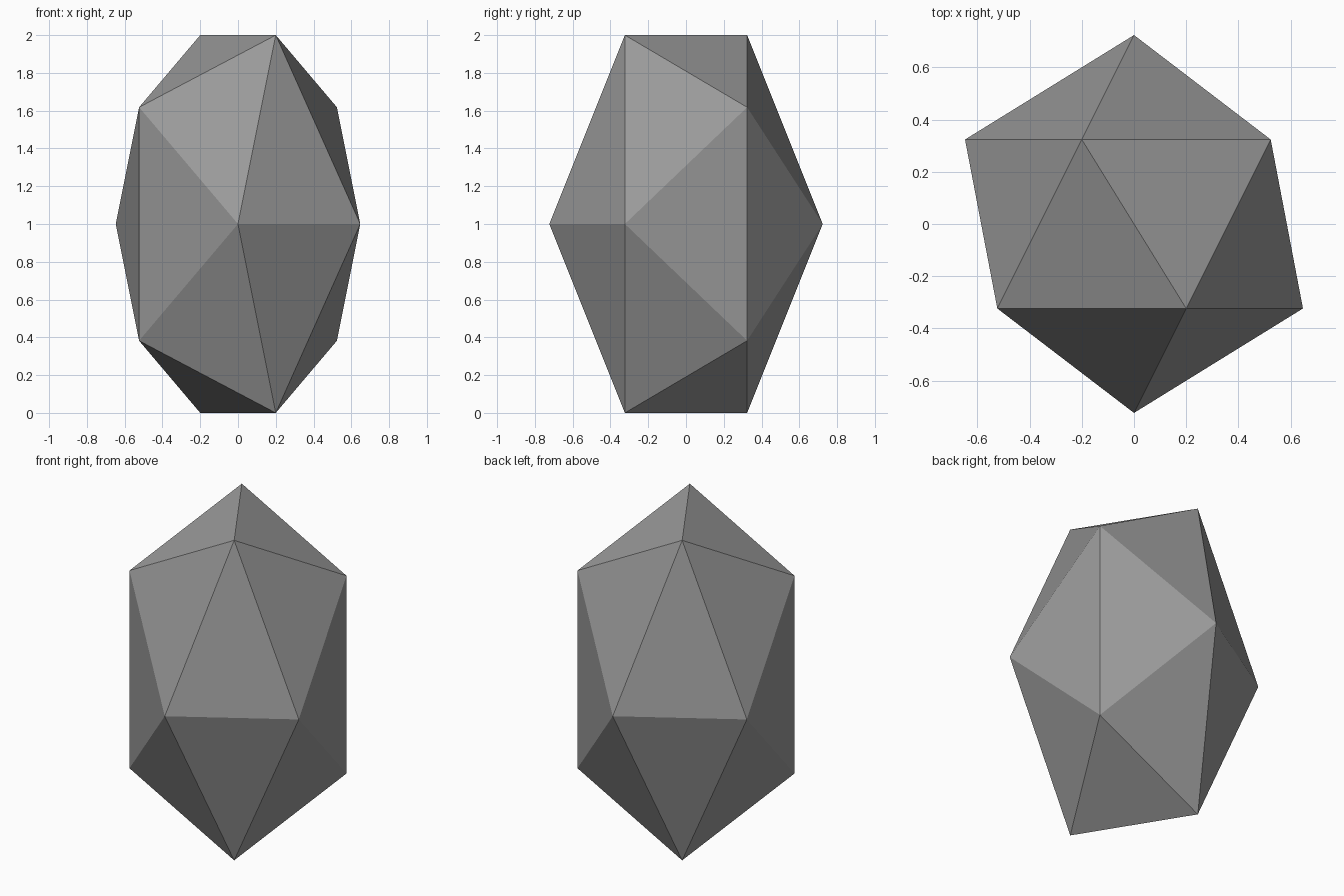
import bpy, math
from mathutils import Matrix

if "Cube" in bpy.data.objects:
    bpy.data.objects.remove(bpy.data.objects["Cube"])

# Stone grey material
grey = bpy.data.materials.new("stone grey")
grey.diffuse_color = (0.32, 0.32, 0.32, 1)
grey.use_nodes = True
grey.node_tree.nodes["Principled BSDF"].inputs["Base Color"].default_value = grey.diffuse_color

# Faceted gem: a 20-sided icosahedron lying on its axis along y, stretched in z
WIDTH = 0.7236                                             # radius in x and y
HEIGHT = 1 / (2 / math.sqrt(5) * math.sin(math.radians(72)))  # gives z half-height 1
bpy.ops.mesh.primitive_ico_sphere_add(subdivisions=1, radius=1)
gem = bpy.context.object
gem.name = "faceted_stone"
gem.data.transform(
    Matrix.Translation((0, 0, 1))
    @ Matrix.Diagonal((WIDTH, WIDTH, HEIGHT, 1))
    @ Matrix.Rotation(math.radians(90), 4, 'X'))
gem.data.materials.append(grey)
for face in gem.data.polygons:
    face.use_smooth = False
